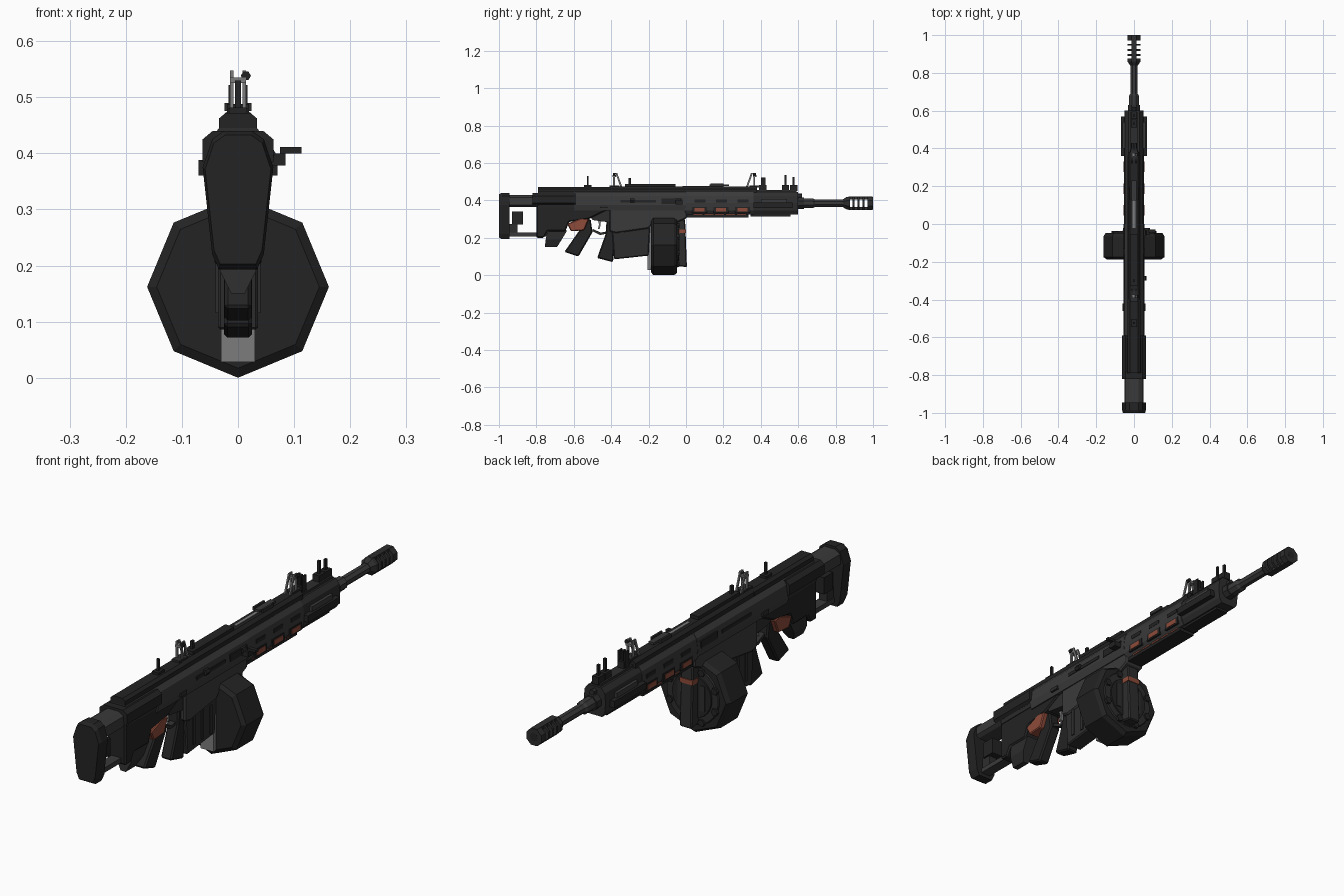
import bpy, bmesh, math

def material(name, r, g, b):
    m = bpy.data.materials.new(name)
    m.diffuse_color = (r, g, b, 1)
    return m

BLACK = material("black polymer", 0.017, 0.017, 0.017)
DARK = material("dark gunmetal", 0.027, 0.027, 0.027)
MID = material("mid gunmetal", 0.042, 0.042, 0.042)
GREY = material("light steel", 0.2, 0.2, 0.2)
RUST = material("rust orange", 0.27, 0.07, 0.042)

def loft(name, rings, mat):
    """Skin a list of equal-length point rings and cap both ends."""
    bm = bmesh.new()
    vs = [[bm.verts.new(p) for p in r] for r in rings]
    n = len(vs[0])
    for a, b in zip(vs, vs[1:]):
        for i in range(n):
            j = (i + 1) % n
            bm.faces.new((a[i], a[j], b[j], b[i]))
    bm.faces.new(vs[0])
    bm.faces.new(vs[-1])
    bmesh.ops.recalc_face_normals(bm, faces=bm.faces)
    me = bpy.data.meshes.new(name)
    bm.to_mesh(me)
    bm.free()
    me.materials.append(mat)
    ob = bpy.data.objects.new(name, me)
    bpy.context.collection.objects.link(ob)
    return ob

def box(name, x0, x1, y0, y1, z0, z1, mat, pair=False):
    ob = loft(name, [[(x0, y, z0), (x1, y, z0), (x1, y, z1), (x0, y, z1)] for y in (y0, y1)], mat)
    if pair:
        mirror(ob)
    return ob

def mirror(ob):
    ob.modifiers.new("mirror", 'MIRROR').use_axis[0] = True

def side(name, pts, hw, mat, edge=0.0):
    """Side profile (y, z) extruded across x, with optional bevelled rim."""
    ob = loft(name, [[(x, y, z) for y, z in pts] for x in (-hw, hw)], mat)
    if edge:
        b = ob.modifiers.new("bevel", 'BEVEL')
        b.width, b.segments, b.limit_method, b.angle_limit = edge, 1, 'ANGLE', 0.9
    return ob

def section(name, half, ys, mat, scales=None):
    """Symmetric cross-section (x, z) running along y."""
    full = half + [(-x, z) for x, z in reversed(half)]
    zc = sum(z for _, z in half) / len(half)
    s = scales or [1] * len(ys)
    return loft(name, [[(x * k, y, zc + (z - zc) * k) for x, z in full] for y, k in zip(ys, s)], mat)

def tube(name, stations, z, mat, n=8, turn=0.5, x=0):
    """Round part along y; stations are (y, radius)."""
    return loft(name, [[(x + r * math.cos((i + turn) * math.tau / n), y,
                         z + r * math.sin((i + turn) * math.tau / n)) for i in range(n)]
                       for y, r in stations], mat)

# --- Stock ---
section("butt_pad", [(0.025, 0.44), (0.046, 0.425), (0.063, 0.375), (0.046, 0.22), (0.034, 0.193)],
        [-1.0, -0.985, -0.945], BLACK, [0.93, 1, 1])
section("stock_tube", [(0.025, 0.43), (0.047, 0.415), (0.05, 0.375), (0.035, 0.365)], [-0.95, -0.78], MID)
box("stock_strut", -0.022, 0.022, -0.95, -0.74, 0.208, 0.228, MID)
box("stock_adjuster", -0.025, 0.025, -0.93, -0.872, 0.27, 0.34, BLACK)
box("stock_adjuster_foot", -0.018, 0.018, -0.95, -0.9, 0.225, 0.275, DARK)
side("stock_body", [(-0.8, 0.39), (-0.8, 0.2), (-0.76, 0.2), (-0.74, 0.235), (-0.645, 0.235), (-0.625, 0.285),
                    (-0.52, 0.3), (-0.46, 0.33), (-0.4, 0.36), (-0.4, 0.39)], 0.042, BLACK, 0.006)
section("cheek_rest", [(0.045, 0.44), (0.063, 0.425), (0.063, 0.385), (0.05, 0.375)], [-0.82, -0.59], BLACK)
loft("stock_hook", [[(-w, a, z), (w, a, z), (w, b, z), (-w, b, z)]
                    for z, w, a, b in ((0.24, 0.036, -0.74, -0.635), (0.19, 0.032, -0.75, -0.665), (0.15, 0.012, -0.755, -0.69))], DARK)

# --- Grip and trigger ---
side("grip", [(-0.57, 0.24), (-0.65, 0.125), (-0.575, 0.1), (-0.5, 0.23), (-0.51, 0.3), (-0.56, 0.3)], 0.024, BLACK, 0.006)
side("grip_safety", [(-0.635, 0.275), (-0.56, 0.305), (-0.52, 0.3), (-0.545, 0.24), (-0.615, 0.235)], 0.044, RUST, 0.004)
side("trigger", [(-0.475, 0.31), (-0.465, 0.27), (-0.472, 0.245), (-0.46, 0.25), (-0.452, 0.31)], 0.006, GREY)
side("trigger_guard", [(-0.5, 0.235), (-0.46, 0.215), (-0.41, 0.225), (-0.41, 0.237), (-0.455, 0.228), (-0.5, 0.248)], 0.012, DARK)
side("trigger_housing", [(-0.53, 0.345), (-0.5, 0.295), (-0.39, 0.28), (-0.39, 0.36)], 0.035, DARK)

# --- Receiver ---
section("receiver", [(0.034, 0.445), (0.049, 0.425), (0.055, 0.375), (0.047, 0.345)], [-0.6, 0.0], MID)
section("receiver_rear", [(0.034, 0.445), (0.049, 0.425), (0.053, 0.385), (0.045, 0.36)], [-0.79, -0.6], DARK)
side("lower_receiver", [(-0.41, 0.37), (-0.41, 0.235), (-0.375, 0.225), (-0.2, 0.25), (-0.17, 0.285), (-0.04, 0.285),
                        (0.005, 0.305), (0.005, 0.37)], 0.043, MID, 0.006)
side("magazine_well", [(-0.4, 0.3), (-0.385, 0.085), (-0.2, 0.105), (-0.19, 0.3)], 0.036, DARK, 0.005)
side("front_grip_block", [(-0.425, 0.29), (-0.43, 0.22), (-0.475, 0.092), (-0.39, 0.07), (-0.375, 0.22), (-0.375, 0.29)],
     0.025, BLACK, 0.006)
for i in range(3):  # ribs on the magazine well
    box(f"well_rib_{i}", 0.034, 0.04, -0.35 + i * 0.055, -0.335 + i * 0.055, 0.115, 0.235, DARK, True)
box("ejection_port", 0.05, 0.057, -0.13, -0.02, 0.38, 0.41, BLACK, True)
box("receiver_slot", 0.05, 0.056, -0.35, -0.16, 0.388, 0.402, BLACK, True)
box("selector", 0.05, 0.06, -0.46, -0.42, 0.36, 0.375, DARK, True)
for i, y in enumerate((-0.3, -0.06)):
    tube(f"receiver_knob_{i}", [(y, 0.012), (y + 0.025, 0.012)], 0.4, BLACK, 6, 0, 0.055)

# --- Charging handle, right side only ---
box("handle_base", 0.04, 0.085, -0.055, -0.02, 0.378, 0.4, BLACK)
box("handle_lever", 0.075, 0.113, -0.045, -0.028, 0.4, 0.411, BLACK)

# --- Drum magazine ---
tube("drum", [(-0.187, 0.145), (-0.175, 0.162), (-0.065, 0.162), (-0.048, 0.15)], 0.162, BLACK, 8, 0)
tube("drum_face", [(-0.05, 0.122), (-0.042, 0.118)], 0.162, DARK, 24)
tube("drum_face_disc", [(-0.045, 0.092), (-0.037, 0.09)], 0.162, BLACK, 24)
for i in range(8):  # teeth around the drum face
    a = (i + 0.5) * math.tau / 8
    tube(f"drum_tooth_{i}", [(-0.045, 0.017), (-0.036, 0.015)], 0.162 + 0.112 * math.sin(a), BLACK, 6, 0, 0.112 * math.cos(a))
for i in (-1, 1):
    box(f"drum_window_{i}", i * 0.05 - 0.012, i * 0.05 + 0.012, -0.04, -0.034, 0.11, 0.215, DARK)
side("magazine_rear_plate", [(-0.205, 0.3), (-0.205, 0.028), (-0.18, 0.028), (-0.18, 0.3)], 0.03, GREY)
side("magazine_front_plate", [(-0.05, 0.3), (-0.05, 0.05), (0.005, 0.043), (-0.005, 0.3)], 0.028, DARK, 0.005)
box("magazine_catch", -0.03, 0.03, -0.045, 0.0, 0.225, 0.245, RUST)

# --- Handguard ---
section("handguard", [(0.034, 0.445), (0.047, 0.425), (0.053, 0.385), (0.05, 0.345), (0.036, 0.325)], [-0.005, 0.36], MID)
section("handguard_front", [(0.03, 0.445), (0.046, 0.425), (0.05, 0.385), (0.046, 0.345), (0.034, 0.325)], [0.36, 0.6], DARK)
box("handguard_floor", -0.036, 0.036, 0.0, 0.335, 0.31, 0.328, BLACK)
for i in range(5):  # orange inserts under the handguard
    box(f"floor_insert_{i}", -0.038, 0.038, 0.04 + i * 0.058, 0.088 + i * 0.058, 0.322, 0.336, RUST)
for i in range(3):  # orange vents on the sides
    y = 0.045 + i * 0.115
    box(f"vent_frame_{i}", 0.046, 0.054, y - 0.012, y + 0.067, 0.334, 0.366, BLACK, True)
    box(f"vent_insert_{i}", 0.048, 0.056, y, y + 0.055, 0.34, 0.36, RUST, True)
    box(f"vent_upper_{i}", 0.045, 0.054, y, y + 0.06, 0.388, 0.404, BLACK, True)
box("side_panel", 0.045, 0.07, 0.36, 0.57, 0.36, 0.388, BLACK, True)
box("side_panel_step", 0.045, 0.06, 0.4, 0.54, 0.388, 0.408, MID, True)
box("front_under_block", -0.028, 0.028, 0.345, 0.56, 0.315, 0.33, BLACK)

# --- Top rail ---
section("rail_rear", [(0.022, 0.472), (0.034, 0.462), (0.034, 0.435)], [-0.79, -0.4], BLACK)
section("rail_main", [(0.02, 0.474), (0.033, 0.462), (0.033, 0.44)], [-0.4, 0.38], BLACK)
box("rail_front", -0.022, 0.022, 0.38, 0.59, 0.44, 0.455, DARK)
box("top_cover", -0.02, 0.02, -0.325, -0.055, 0.47, 0.488, BLACK)
box("top_cover_strip", -0.007, 0.007, -0.02, 0.16, 0.47, 0.477, GREY)
box("top_latch", -0.012, 0.012, 0.125, 0.23, 0.477, 0.486, MID)
box("rail_side_clip", 0.016, 0.024, 0.13, 0.2, 0.475, 0.49, DARK, True)

# --- Folding sights (light A-frames) ---
for name, y, d in (("rear_sight", -0.385, 1), ("front_sight", 0.365, -1)):
    for k, (a, b) in enumerate(((0, 0), (0.04 * d, 0.012 * d))):
        ob = side(f"{name}_leg_{k}", [(y + a - 0.005, 0.47), (y + a + 0.005, 0.47), (y + b + 0.005, 0.548), (y + b - 0.005, 0.548)], 0.003, GREY)
        for v in ob.data.vertices:
            v.co.x += 0.011
        mirror(ob)
    box(f"{name}_bridge", -0.014, 0.014, y - 0.008, y + 0.012, 0.525, 0.535, GREY)
    box(f"{name}_foot", -0.018, 0.018, y - 0.025, y + 0.03, 0.468, 0.48, DARK)
    tube(f"{name}_knob", [(y - 0.006, 0.009), (y + 0.008, 0.009)], 0.538, BLACK, 6, 0, 0.014)

# --- Small posts along the top: y, height, half thickness ---
for i, (y, top, t) in enumerate(((-0.525, 0.53, 0.005), (-0.3, 0.52, 0.007), (0.41, 0.522, 0.01),
                                 (0.532, 0.535, 0.005), (0.575, 0.525, 0.006))):
    box(f"post_{i}", -0.005, 0.005, y - t, y + t, 0.45, top, BLACK)
    box(f"post_base_{i}", -0.015, 0.015, y - 0.02, y + 0.02, 0.45, 0.482, BLACK)
box("post_ears", 0.011, 0.017, 0.4, 0.425, 0.45, 0.522, BLACK, True)

# --- Barrel and muzzle brake ---
Z = 0.385
tube("barrel", [(0.58, 0.028), (0.68, 0.028), (0.69, 0.021), (0.87, 0.021)], Z, MID)
tube("barrel_collar", [(0.6, 0.033), (0.63, 0.033)], Z, DARK)
tube("gas_tube", [(0.55, 0.012), (0.62, 0.012)], 0.425, DARK, 6)
tube("brake_base", [(0.84, 0.023), (0.86, 0.037), (0.876, 0.037)], Z, DARK)
for i in range(4):  # open ports between these rings
    y = 0.89 + i * 0.027
    tube(f"brake_ring_{i}", [(y, 0.037), (y + 0.01 + (0.019 if i == 3 else 0), 0.037)], Z, DARK)
for s in (-1, 1):
    box(f"brake_bar_{s}", -0.014, 0.014, 0.87, 0.998, Z + s * 0.028 - 0.007, Z + s * 0.028 + 0.007, DARK)
tube("bore", [(0.99, 0.017), (1.0005, 0.017)], Z, BLACK, 12)
